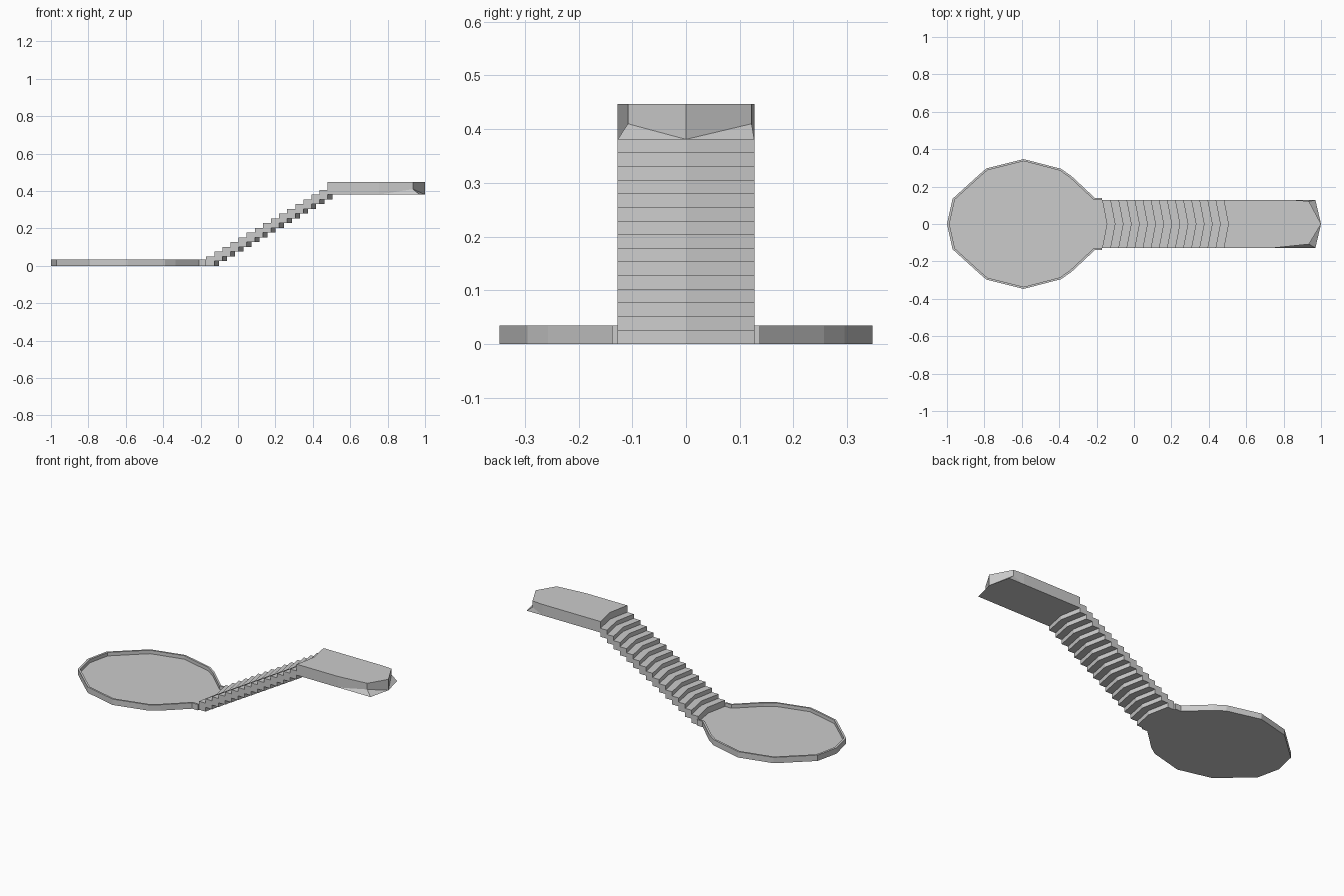
import bpy, bmesh

if "Cube" in bpy.data.objects:
    bpy.data.objects.remove(bpy.data.objects["Cube"])

HALF = 0.127      # half width of stairs and platform
X0, RUN, RISE, NOSE = -0.17, 0.0433, 0.0254, 0.025
STEPS = 15


def make(name, verts, faces):
    mesh = bpy.data.meshes.new(name)
    bm = bmesh.new()
    vs = [bm.verts.new(v) for v in verts]
    for f in faces:
        bm.faces.new([vs[i] for i in f])
    bmesh.ops.recalc_face_normals(bm, faces=bm.faces)
    bm.to_mesh(mesh)
    bm.free()
    ob = bpy.data.objects.new(name, mesh)
    bpy.context.collection.objects.link(ob)
    return ob


def prism(name, outline, z0, z1):
    n = len(outline)
    verts = [(x, y, z0) for x, y in outline] + [(x, y, z1) for x, y in outline]
    faces = [list(range(n)), list(range(n, 2 * n))]
    faces += [[i, (i + 1) % n, n + (i + 1) % n, n + i] for i in range(n)]
    return make(name, verts, faces)


def mirrored(half):
    # close a half outline (y >= 0) across the x axis
    return half + [(x, -y) for x, y in reversed(half) if y > 0]


# round tray: flat floor with a thin raised rim, open towards the stairs
half = [(-0.17, 0.138), (-0.208, 0.138), (-0.335, 0.257), (-0.39, 0.295),
        (-0.59, 0.347), (-0.79, 0.297), (-0.83, 0.262), (-0.97, 0.135), (-1.0, 0.0)]
outer = mirrored(half)
inner = mirrored([(-0.17, HALF), (-0.213, HALF)] +
                 [(-0.59 + (x + 0.59) * 0.968, y * 0.968) for x, y in half[2:]])
prism("tray_floor", inner + [(X0 + NOSE, 0)], 0.0, 0.014)

n = len(outer)
ring = [(x, y, z) for z in (0.0, 0.035) for loop in (outer, inner) for x, y in loop]
faces = []
for i in range(n - 1):
    j = i + 1
    for a, b in ((0, n), (n, 3 * n), (3 * n, 2 * n), (2 * n, 0)):
        faces.append([a + i, a + j, b + j, b + i])
for e in (0, n - 1):
    faces.append([e, n + e, 3 * n + e, 2 * n + e])
make("tray_rim", ring, faces)

# overlapping chevron steps
for i in range(STEPS):
    a, b = X0 + i * RUN, X0 + (i + 1) * RUN
    prism(f"step_{i + 1:02d}",
          [(a, -HALF), (b, -HALF), (b + NOSE, 0), (b, HALF), (a, HALF), (a + NOSE, 0)],
          i * RISE, i * RISE + 2 * RISE)

# upper platform: chevron back, pointed front with pulled-in upper corners
zb, zm, zt = STEPS * RISE, 0.41, 0.447
xs = X0 + STEPS * RUN
bottom = [(xs, -HALF), (0.755, -HALF), (0.97, -HALF), (1, 0),
          (0.97, HALF), (0.865, HALF), (xs, HALF), (xs + NOSE, 0)]
top = [(xs, -HALF), (0.755, -HALF), (0.935, -0.108), (1, 0),
       (0.935, 0.122), (0.865, HALF), (xs, HALF), (xs + NOSE, 0)]
verts = [(x, y, zb) for x, y in bottom] + [(x, y, zt) for x, y in top]
verts += [(0.935, -0.108, zm), (0.935, 0.122, zm)]
faces = [list(range(8)), list(range(8, 16)),
         [0, 1, 9, 8], [5, 6, 14, 13], [6, 7, 15, 14], [7, 0, 8, 15],
         [1, 2, 16], [1, 16, 10, 9], [2, 3, 16], [3, 11, 10, 16],
         [3, 4, 17], [3, 17, 12, 11], [4, 5, 17], [5, 13, 12, 17]]
make("upper_platform", verts, faces)
